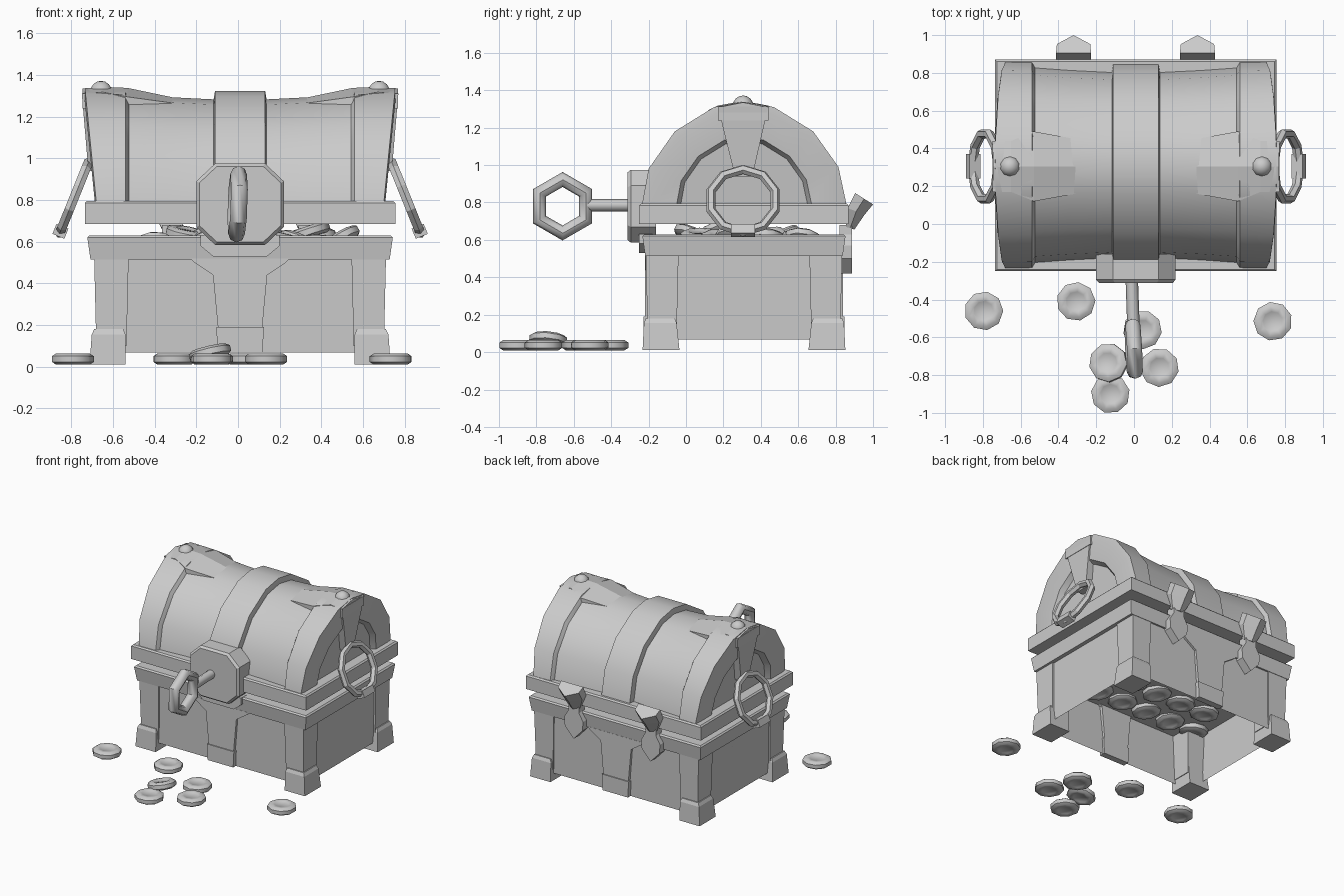
import bpy, bmesh, random
from math import sin, cos, pi, radians

if "Cube" in bpy.data.objects:
    bpy.data.objects.remove(bpy.data.objects["Cube"])

X0, Y0 = 0.01, 0.31          # chest centre
random.seed(4)


def loft(name, rings, caps=(True, True), loop=False):
    """Bridge equal-length point rings into one mesh."""
    bm = bmesh.new()
    vs = [[bm.verts.new(p) for p in r] for r in rings]
    n = len(rings[0])
    pairs = list(zip(vs, vs[1:])) + ([(vs[-1], vs[0])] if loop else [])
    for a, b in pairs:
        for i in range(n):
            j = (i + 1) % n
            bm.faces.new((a[i], a[j], b[j], b[i]))
    if not loop:
        for use, ring in zip(caps, (vs[0], vs[-1])):
            if use:
                bm.faces.new(ring)
    bmesh.ops.recalc_face_normals(bm, faces=bm.faces)
    me = bpy.data.meshes.new(name)
    bm.to_mesh(me)
    bm.free()
    ob = bpy.data.objects.new(name, me)
    bpy.context.collection.objects.link(ob)
    return ob


def smooth(ob, angle=32):
    bpy.ops.object.select_all(action='DESELECT')
    ob.select_set(True)
    bpy.context.view_layer.objects.active = ob
    bpy.ops.object.shade_smooth_by_angle(angle=radians(angle))
    return ob


def rect(z, hx, hy, cy=Y0):
    return [(X0 + sx * hx, cy + sy * hy, z) for sx, sy in ((-1, -1), (1, -1), (1, 1), (-1, 1))]


def frame(name, z0, z1, hx, hy, w, taper):
    return loft(name, [rect(z0, hx - taper, hy - taper), rect(z1 - .01, hx, hy), rect(z1, hx - .01, hy - .01),
                       rect(z1, hx - w, hy - w), rect(z0, hx - w, hy - w)], loop=True)


def slab(name, poly, y0, y1):
    """Extrude an (x, z) outline along y."""
    return loft(name, [[(x, y, z) for x, z in poly] for y in (y0, y1)])


def corner(name, sx, sy, levels):
    """Corner block from (z, inner x, outer x, inner y, outer y)."""
    return loft(name, [[(X0 + sx * x, Y0 + sy * y, z) for x, y in ((a, c), (b, c), (b, d), (a, d))]
                       for z, a, b, c, d in levels])


# --- lower box: open-bottomed walls, rim, corners and feet
loft("box_walls", [rect(.068, .675, .505), rect(.53, .688, .515)], caps=(False, False))
frame("box_rim", .515, .63, .733, .543, .09, .015)
for sx in (-1, 1):
    for sy in (-1, 1):
        corner("corner_post", sx, sy, [(.1, .545, .69, .36, .515), (.52, .535, .7, .35, .525)])
        corner("foot", sx, sy, [(.012, .55, .722, .345, .542), (.155, .55, .712, .36, .535),
                                (.18, .56, .70, .37, .525)])

# --- centre straps of the lower box, front and back
strap = [(-.24, .52), (-.22, .5), (-.13, .44), (-.095, .068), (.095, .068), (.13, .44), (.22, .5), (.24, .52)]
strap = [(X0 + x, z) for x, z in strap]
foot_strap = [(X0 + x, z) for x, z in ((-.108, .068), (-.114, .19), (.114, .19), (.108, .068))]
for s in (-1, 1):
    slab("box_strap", strap, Y0 + s * .49, Y0 + s * .53)
    slab("strap_foot", foot_strap, Y0 + s * .49, Y0 + s * .538)
slab("rim_catch", [(X0 + x, z) for x, z in ((-.19, .632), (-.19, .58), (-.13, .53), (.13, .53), (.19, .58),
                                           (.19, .632))], -.25, -.18)

# --- arched lid, built from one side profile (y, z)
PROFILE = [(-.235, .79), (-.2, .98), (-.06, 1.18), (.15, 1.31), (.31, 1.338),
           (.47, 1.31), (.68, 1.18), (.815, .99), (.858, .79)]


def arch(x, s, sign=1, lean=0):
    pts = [(Y0 + (y - Y0) * s, .79 + (z - .79) * s) for y, z in PROFILE]
    return [(X0 + sign * (x + lean * (z - .79)), y, z) for y, z in pts]


frame("lid_lip", .685, .795, .745, .56, .1, 0)
smooth(loft("lid_panel", [arch(x, s) for x, s in
                          ((-.58, .95), (-.35, .92), (-.13, .9), (.13, .9), (.35, .92), (.58, .95))]))
smooth(loft("lid_centre_band", [arch(x, s) for x, s in ((-.13, .87), (-.12, .975), (.12, .975), (.13, .87))]))


def end_strip(x, ya, yb, z, zm, s):
    return [(X0 + s * x, y, h) for y, h in ((ya, z), (.305, zm), (yb, z), (yb, z - .07), (ya, z - .07))]


LEAN = .1
for s in (-1, 1):
    smooth(loft("lid_end_rib", [arch(.525, .92, s), arch(.55, .995, s), arch(.69, 1, s, LEAN),
                                arch(.697, .93, s, LEAN), arch(.697, .66, s, LEAN),
                                arch(.66, .62, s, LEAN)]))
    # tapered top patch, end plate and rivet
    loft("top_patch", [end_strip(.32, .16, .45, 1.265, 1.292, s), end_strip(.54, .12, .49, 1.295, 1.338, s),
                       end_strip(.66, .17, .44, 1.318, 1.343, s), end_strip(.757, .17, .44, 1.308, 1.335, s)])
    loft("end_plate", [[(X0 + s * (x + k * (z - .94)), y, z) for y, z in
                        ((.17, 1.312), (.44, 1.312), (.355, .94), (.262, .94))]
                       for x, k in ((.64, .08), (.728, .085))])
    bpy.ops.mesh.primitive_uv_sphere_add(segments=10, ring_count=8, radius=.055,
                                         location=(X0 + s * .667, .305, 1.317))
    bpy.context.object.name = "rivet"
    smooth(bpy.context.object, 60)
    # hanging ring handle with a thicker grip
    tilt = s * radians(68)
    bpy.ops.mesh.primitive_torus_add(major_segments=10, minor_segments=6, major_radius=.18, minor_radius=.026,
                                     location=(X0 + s * .797, .305, .81), rotation=(0, tilt, 0))
    bpy.context.object.name = "ring_handle"
    bpy.ops.mesh.primitive_cube_add(size=1, location=(X0 + s * .862, .305, .65), rotation=(0, tilt, 0))
    bpy.context.object.name = "handle_grip"
    bpy.context.object.scale = (.052, .13, .062)

# --- lock plate
octagon = [(-.21, -.11), (-.12, -.195), (.12, -.195), (.21, -.11), (.21, .11), (.12, .195), (-.12, .195), (-.21, .11)]
loft("lock_plate", [[(X0 + x * k, y, .78 + z * k) for x, z in octagon]
                    for y, k in ((-.16, 1), (-.295, 1), (-.312, .93))])

# --- key: round shaft and hexagonal bow
bpy.ops.mesh.primitive_cylinder_add(vertices=8, radius=.033, depth=.27, location=(-.008, -.4, .785),
                                    rotation=(pi / 2, 0, radians(2)))
bpy.context.object.name = "key_shaft"
smooth(bpy.context.object, 50)
bpy.ops.mesh.primitive_torus_add(major_segments=6, minor_segments=8, major_radius=.143, minor_radius=.04,
                                 location=(-.002, -.66, .78), rotation=(0, radians(92), radians(3)))
bpy.context.object.name = "key_bow"
smooth(bpy.context.object, 50)

# --- rear hinges: pointed knuckle widening upward over a hanging leaf
for hx in (-.32, .336):
    rings = []
    for w, (yb, zb), (yn, zn) in ((.05, (.855, .67), (.9, .655)), (.093, (.865, .77), (.955, .735)),
                                  (.093, (.905, .85), (1.0, .79))):
        ym, zm = (yb + yn) / 2, (zb + zn) / 2
        rings.append([(hx - w, yb, zb), (hx + w, yb, zb), (hx + w * .95, ym, zm),
                      (hx, yn, zn), (hx - w * .95, ym, zm)])
    loft("hinge_knuckle", rings)
    slab("hinge_leaf", [(hx + x, z) for x, z in ((-.045, .68), (-.045, .63), (-.08, .57), (-.075, .5), (0, .42),
                                                (.075, .5), (.08, .57), (.045, .63), (.045, .68))], .82, .888)

# --- coins: one shared mesh, shallow recess on both faces
HALF = [(.052, .023), (.057, .027), (.083, .027), (.103, .014)]
COIN = HALF + [(r, -z) for r, z in reversed(HALF)]
coin = loft("coin", [[(r * cos(2 * pi * i / 9), r * sin(2 * pi * i / 9), z) for i in range(9)] for r, z in COIN])
smooth(coin, 50)


def place(x, y, z, rx=0, ry=0, name="coin"):
    ob = bpy.data.objects.new(name, coin.data)
    bpy.context.collection.objects.link(ob)
    ob.location = (x, y, z)
    ob.rotation_euler = (rx, ry, random.uniform(0, pi))


coin.location = (-.795, -.46, .037)
for x, y in ((-.307, -.41), (.735, -.515), (.045, -.56), (.135, -.76), (-.125, -.9)):
    place(x, y, .037)
place(-.135, -.735, .066, -.25, .03)

# --- treasure bed with coins sunk in it and a heap on top
loft("treasure_bed", [rect(.45, .68, .51), rect(.46, .68, .51)])
for i in range(6):
    for j in range(4):
        x = X0 + (i - 2.5) * .215 + (.05 if j % 2 else -.05)
        y = Y0 + (j - 1.5) * .235
        place(x, y, .447, random.uniform(-.15, .15), random.uniform(-.15, .15), "bed_coin")
for i in range(46):
    x, y = random.uniform(-.5, .5), random.uniform(-.34, .34)
    z = .65 - .12 * random.random() - .1 * (abs(x) / .5) * (abs(y) / .34)
    place(X0 + x, Y0 + y, z, random.uniform(-.45, .45), random.uniform(-.45, .45), "heap_coin")
